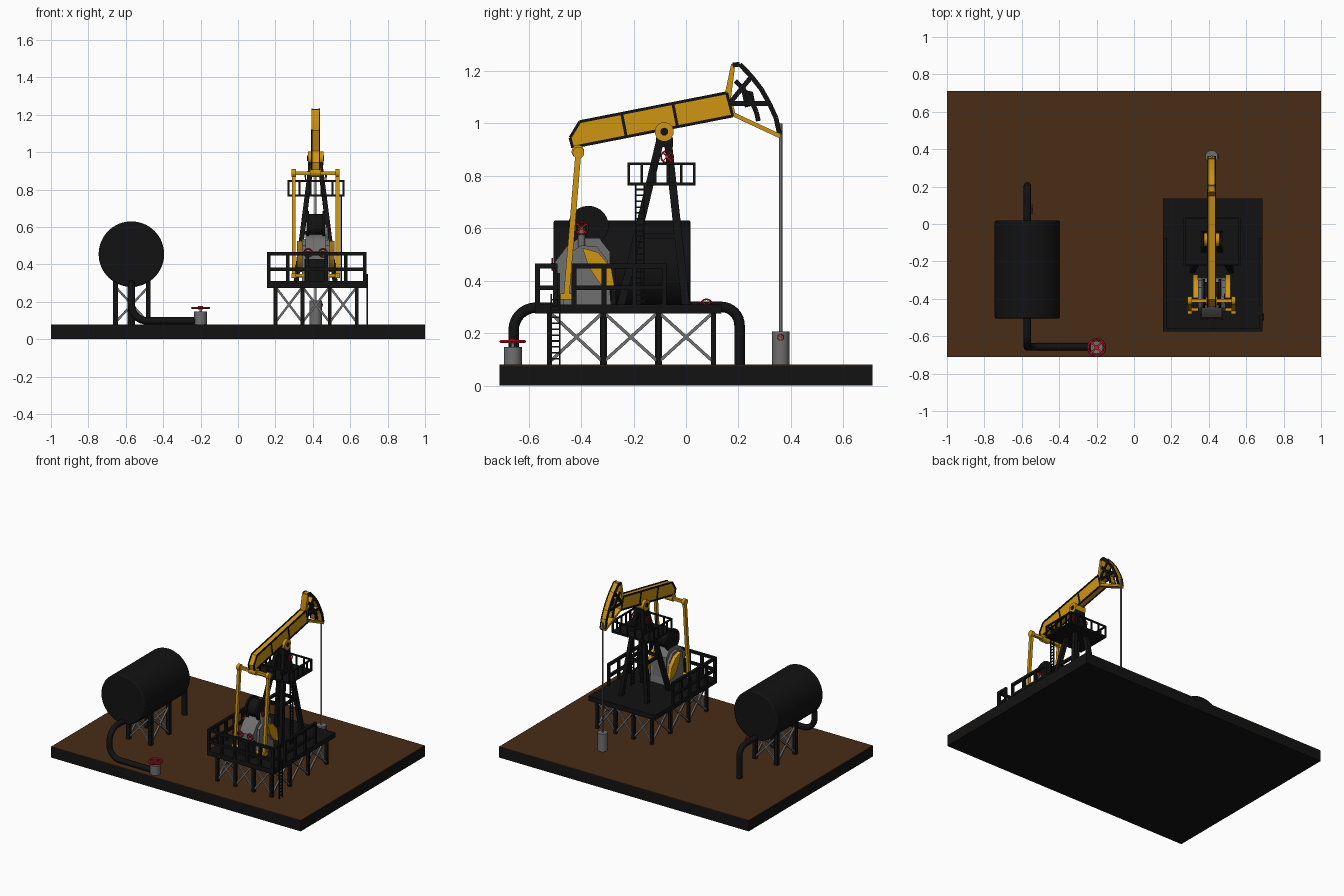
import bpy, bmesh, math
from mathutils import Vector, Matrix

if "Cube" in bpy.data.objects:
    bpy.data.objects.remove(bpy.data.objects["Cube"])


def material(name, rgb):
    m = bpy.data.materials.new(name)
    m.diffuse_color = (*rgb, 1)
    m.use_nodes = True
    m.node_tree.nodes["Principled BSDF"].inputs["Base Color"].default_value = m.diffuse_color
    return m


BLACK = material("black", (0.006, 0.006, 0.006))
YELLOW = material("yellow", (0.62, 0.30, 0.006))
GREY = material("grey", (0.16, 0.16, 0.16))
RED = material("red", (0.55, 0.01, 0.02))
BROWN = material("brown", (0.065, 0.025, 0.008))
CX = 0.415  # centre line of the pump


class Part:
    """Collects primitives into one named mesh object."""

    def __init__(self, name, mat):
        self.name, self.mat, self.bm = name, mat, bmesh.new()

    def box(self, x0, x1, y0, y1, z0, z1):
        m = Matrix.Translation(((x0 + x1) / 2, (y0 + y1) / 2, (z0 + z1) / 2))
        bmesh.ops.create_cube(self.bm, size=1, matrix=m @ Matrix.Diagonal((x1 - x0, y1 - y0, z1 - z0, 1)))
        return self

    def frame(self, p, q):
        p, q = Vector(p), Vector(q)
        z = (q - p).normalized()
        x = Vector((1, 0, 0)) if abs(z.x) < 0.9 else Vector((0, 1, 0))
        y = z.cross(x).normalized()
        m = Matrix((y.cross(z), y, z)).transposed().to_4x4()
        return Matrix.Translation((p + q) / 2) @ m, (q - p).length

    def bar(self, p, q, w, d=None):
        m, n = self.frame(p, q)
        bmesh.ops.create_cube(self.bm, size=1, matrix=m @ Matrix.Diagonal((w, d or w, n, 1)))
        return self

    def cyl(self, p, q, r, seg=32):
        m, n = self.frame(p, q)
        bmesh.ops.create_cone(self.bm, cap_ends=True, segments=seg, radius1=r, radius2=r, depth=n, matrix=m)
        return self

    def prism(self, yz, x0, x1):
        vs = [self.bm.verts.new((x0, y, z)) for y, z in yz]
        f = self.bm.faces.new(vs)
        g = bmesh.ops.extrude_face_region(self.bm, geom=[f])["geom"]
        bmesh.ops.translate(self.bm, vec=(x1 - x0, 0, 0), verts=[v for v in g if isinstance(v, bmesh.types.BMVert)])
        return self

    def wheel(self, c, axis, r):
        c, a = Vector(c), Vector(axis)
        u = a.orthogonal().normalized()
        v = a.cross(u)
        n, t = 28, r * 0.12
        rings = []
        for i in range(n):
            d = u * math.cos(math.tau * i / n) + v * math.sin(math.tau * i / n)
            rings.append([self.bm.verts.new(c + d * (r - t + t * math.cos(k * math.pi / 3)) + a * t * math.sin(k * math.pi / 3)) for k in range(6)])
        for i in range(n):
            for k in range(6):
                A, B, l = rings[i], rings[(i + 1) % n], (k + 1) % 6
                self.bm.faces.new((A[k], B[k], B[l], A[l]))
        for d in (u, v):
            self.bar(c - d * (r - t), c + d * (r - t), t * 1.6)
        return self.cyl(c - a * t * 1.5, c + a * t * 1.5, r * 0.25, 16)

    def done(self, bevel=0):
        bmesh.ops.recalc_face_normals(self.bm, faces=self.bm.faces)
        me = bpy.data.meshes.new(self.name)
        self.bm.to_mesh(me)
        self.bm.free()
        me.materials.append(self.mat)
        o = bpy.data.objects.new(self.name, me)
        bpy.context.collection.objects.link(o)
        if bevel:
            b = o.modifiers.new("bevel", 'BEVEL')
            b.width, b.segments = bevel, 2
        bpy.context.view_layer.objects.active = o
        o.select_set(True)
        bpy.ops.object.shade_smooth_by_angle(angle=math.radians(35))
        o.select_set(False)


def pipe(name, pts, r, bend=0.07):
    """Tube along a path with rounded corners."""
    pts = [Vector(p) for p in pts]
    path = [pts[0]]
    for a, b, c in zip(pts, pts[1:], pts[2:]):
        s, e = b + (a - b).normalized() * bend, b + (c - b).normalized() * bend
        for i in range(9):
            w = math.pi / 2 * i / 8
            path.append(s + (b - s) * math.sin(w) + (e - b) * (1 - math.cos(w)))
    path.append(pts[-1])
    cu = bpy.data.curves.new(name, 'CURVE')
    cu.dimensions, cu.bevel_depth, cu.bevel_resolution, cu.use_fill_caps = '3D', r, 4, True
    sp = cu.splines.new('POLY')
    sp.points.add(len(path) - 1)
    for k, p in zip(sp.points, path):
        k.co = (*p, 1)
    cu.materials.append(BLACK)
    bpy.context.collection.objects.link(bpy.data.objects.new(name, cu))


def trestle(name, xs, ys, z1, w):
    """Perimeter legs with crossed braces in every bay."""
    legs, braces = Part(name + "_legs", BLACK), Part(name + "_braces", GREY)
    for x in xs:
        for y in ys:
            if x in (xs[0], xs[-1]) or y in (ys[0], ys[-1]):
                legs.box(x - w, x + w, y - w, y + w, 0.07, z1)
    lo, hi = 0.09, min(z1, 0.28)
    bays = [((a, y), (b, y)) for a, b in zip(xs, xs[1:]) for y in (ys[0], ys[-1])]
    bays += [((x, a), (x, b)) for a, b in zip(ys, ys[1:]) for x in (xs[0], xs[-1])]
    for a, b in bays:
        braces.bar((*a, lo), (*b, hi), 0.012).bar((*a, hi), (*b, lo), 0.012)
    legs.done()
    braces.done()


def rail(part, a, b, z0, z1, n, w, mid=True):
    a, b = Vector(a), Vector(b)
    for i in range(n + 1):
        p = a.lerp(b, i / n)
        part.box(p.x - w, p.x + w, p.y - w, p.y + w, z0, z1)
    for z in [z1 - w] + ([(z0 + z1) / 2 - w] if mid else []):
        part.bar((*a, z), (*b, z), 2 * w)


def ladder(name, x, y, z0, z1):
    p = Part(name, BLACK)
    for s in (-0.016, 0.016):
        p.box(x - 0.004, x + 0.004, y + s - 0.003, y + s + 0.003, z0, z1)
    n = int((z1 - z0) / 0.022)
    for i in range(1, n):
        z = z0 + (z1 - z0) * i / n
        p.box(x - 0.003, x + 0.003, y - 0.016, y + 0.016, z - 0.003, z + 0.003)
    p.done()


# Ground slab
Part("base_slab", BLACK).box(-1, 1, -0.71, 0.71, 0, 0.076).done()
Part("soil", BROWN).box(-1, 1, -0.71, 0.71, 0.076, 0.08).done()

# Storage tank, stand, pipes and valves
Part("tank", BLACK).cyl((-0.57, -0.505, 0.455), (-0.57, 0.018, 0.455), 0.175, 64).done(0.008)
trestle("tank_stand", (-0.655, -0.48), (-0.315, -0.105), 0.36, 0.013)
pipe("front_pipe", [(-0.57, -0.45, 0.297), (-0.57, -0.657, 0.297), (-0.57, -0.657, 0.098), (-0.2, -0.657, 0.098)], 0.02, 0.085)
pipe("back_pipe", [(-0.57, -0.05, 0.3), (-0.57, 0.204, 0.3), (-0.57, 0.204, 0.075)], 0.02)
Part("valve_body", GREY).cyl((-0.2, -0.66, 0.075), (-0.2, -0.66, 0.147), 0.034).cyl((-0.2, -0.66, 0.14), (-0.2, -0.66, 0.168), 0.007).done()
Part("valve_wheels", RED).wheel((-0.2, -0.66, 0.168), (0, 0, 1), 0.051).wheel((-0.545, 0.078, 0.305), (1, 0, 0), 0.027).done()

# Main platform with railing and ladder
Part("deck", BLACK).box(0.155, 0.687, -0.575, 0.135, 0.275, 0.31).done()
trestle("deck_stand", (0.2, 0.345, 0.49, 0.635), (-0.52, -0.315, -0.105, 0.105), 0.28, 0.01)
r = Part("deck_railing", BLACK)
rail(r, (0.164, -0.566), (0.678, -0.566), 0.3, 0.465, 5, 0.009)
rail(r, (0.164, -0.566), (0.164, -0.083), 0.3, 0.465, 5, 0.009)
rail(r, (0.678, -0.566), (0.678, -0.498), 0.3, 0.465, 1, 0.009)
rail(r, (0.678, -0.427), (0.678, -0.083), 0.3, 0.465, 3, 0.009)
r.done()
ladder("deck_ladder", 0.691, -0.498, 0.08, 0.35)

# A-frame support with upper platform
a = Part("a_frame", BLACK)
for s in (-1, 1):
    for foot in (-0.25, 0.0):
        a.bar((CX + s * 0.105, foot, 0.3), (CX + s * 0.022, -0.083 + (0.012 if foot > -0.1 else -0.012), 0.95), 0.026, 0.03)
    a.bar((CX + s * 0.07, -0.185, 0.57), (CX + s * 0.07, -0.033, 0.57), 0.018)
for y, z in ((-0.185, 0.57), (-0.033, 0.57)):
    a.bar((CX - 0.07, y, z), (CX + 0.07, y, z), 0.018)
a.box(CX - 0.04, CX + 0.04, -0.115, -0.05, 0.91, 0.945).done()
u = Part("upper_platform", BLACK).box(0.265, 0.57, -0.223, 0.036, 0.762, 0.774)
c = [(0.27, -0.218), (0.565, -0.218), (0.565, 0.031), (0.27, 0.031)]
for i in range(4):
    rail(u, c[i], c[(i + 1) % 4], 0.765, 0.85, 5, 0.005, False)
u.done()
ladder("upper_ladder", 0.552, -0.175, 0.3, 0.77)
w = Part("frame_wheels", RED)
for s in (-0.055, 0.055):
    w.wheel((CX + s, -0.072, 0.872), (1, 0, 0), 0.026)
w.done()

# Walking beam with black edge trim
outline = [(-0.405, 1.006), (0.155, 1.116), (0.178, 1.028), (-0.40, 0.915), (-0.432, 0.907), (-0.442, 0.945)]
Part("walking_beam", YELLOW).prism(outline, CX - 0.021, CX + 0.021).done()
t = Part("beam_trim", BLACK)
edges = list(zip(outline, outline[1:] + outline[:1])) + [((-0.245, 1.036), (-0.228, 0.95)), ((-0.05, 1.075), (-0.033, 0.99))]
for p, q in edges:
    for s in (-0.021, 0.021):
        t.bar((CX + s, *p), (CX + s, *q), 0.007, 0.011)
t.done()
Part("pivot_bearing", YELLOW).cyl((CX - 0.042, -0.083, 0.968), (CX + 0.042, -0.083, 0.968), 0.036).box(CX - 0.035, CX + 0.035, -0.108, -0.058, 0.935, 0.965).done()
Part("pivot_pin", BLACK).cyl((CX - 0.046, -0.083, 0.968), (CX + 0.046, -0.083, 0.968), 0.015).done()

# Curved head: yellow frame sandwiched between black side rims
arc = [(0.178, 1.222), (0.205, 1.225), (0.25, 1.178), (0.287, 1.13), (0.318, 1.075), (0.343, 1.02), (0.356, 0.96)]
hub = (0.165, 1.075)
inner = [(hub[0] + (y - hub[0]) * 0.58, hub[1] + (z - hub[1]) * 0.58) for y, z in arc[1:]]
core, rim = Part("head_frame", YELLOW), Part("head_rims", BLACK)
segs = list(zip(arc, arc[1:])) + list(zip(inner, inner[1:])) + [(hub, arc[i]) for i in (2, 4)]
for p, q in segs:
    core.bar((CX, *p), (CX, *q), 0.034, 0.012)
    for s in (-0.019, 0.019):
        rim.bar((CX + s, *p), (CX + s, *q), 0.007, 0.018)
core.prism([(0.148, 1.112), (0.172, 1.225), (0.188, 1.225), (0.172, 1.1), (0.19, 1.03), (0.17, 1.03)], CX - 0.022, CX + 0.022)
core.bar((CX, 0.176, 1.036), (CX, 0.36, 0.95), 0.046, 0.016)
core.done()
rim.prism([(0.21, 1.13), (0.255, 1.12), (0.265, 1.07), (0.225, 1.06)], CX - 0.01, CX + 0.01).done()

# Polished rod and wellhead
Part("rod", GREY).cyl((CX, 0.361, 0.19), (CX, 0.361, 1.0), 0.006, 12).done()
Part("wellhead", GREY).cyl((CX, 0.361, 0.075), (CX, 0.361, 0.207), 0.033).done()
Part("wellhead_wheel", RED).wheel((CX + 0.036, 0.361, 0.184), (1, 0, 0), 0.013).done()

# Pitman arms, crossbar and crank weights
p = Part("pitman_arms", YELLOW).bar((CX - 0.12, -0.41, 0.888), (CX + 0.12, -0.41, 0.888), 0.02)
p.cyl((CX - 0.03, -0.412, 0.892), (CX + 0.03, -0.412, 0.892), 0.024)
k = Part("crank_weights", YELLOW)
for s in (-1, 1):
    x = CX + s * 0.117
    p.bar((x, -0.41, 0.893), (x, -0.455, 0.35), 0.02, 0.022)
    p.cyl((x - 0.011, -0.41, 0.888), (x + 0.011, -0.41, 0.888), 0.022)
    p.box(x - 0.013, x + 0.013, -0.482, -0.436, 0.328, 0.352)
    p.cyl((CX, -0.458, 0.34), (x, -0.458, 0.34), 0.01, 16)
    k.prism([(-0.395, 0.525), (-0.335, 0.508), (-0.285, 0.45), (-0.27, 0.36), (-0.325, 0.385), (-0.37, 0.45)], CX + s * 0.074, CX + s * 0.1)
p.done()
k.done()

# Gearbox, belt drum and its handwheels
g = Part("gearbox", GREY)
g.prism([(-0.5, 0.3), (-0.5, 0.47), (-0.455, 0.53), (-0.41, 0.56), (-0.33, 0.56), (-0.29, 0.51), (-0.29, 0.3)], CX - 0.055, CX + 0.055)
g.prism([(-0.47, 0.3), (-0.45, 0.5), (-0.40, 0.535), (-0.34, 0.53), (-0.30, 0.48), (-0.285, 0.3)], CX - 0.074, CX + 0.074)
g.cyl((CX + 0.055, -0.398, 0.52), (CX + 0.055, -0.398, 0.6), 0.013, 16).done()
d = Part("belt_drum", BLACK).cyl((CX - 0.042, -0.372, 0.608), (CX + 0.042, -0.372, 0.608), 0.062, 40)
for s in (-1, 1):
    d.cyl((CX + s * 0.036, -0.372, 0.608), (CX + s * 0.05, -0.372, 0.608), 0.077, 40)
d.box(CX - 0.06, CX + 0.06, -0.505, -0.48, 0.3, 0.43).done()
w = Part("gearbox_wheels", RED).wheel((CX + 0.07, -0.398, 0.6), (1, 0, 0), 0.027)
for s in (-0.04, 0.04):
    w.wheel((CX + s, -0.51, 0.462), (0, 1, 0), 0.025)
w.done()
